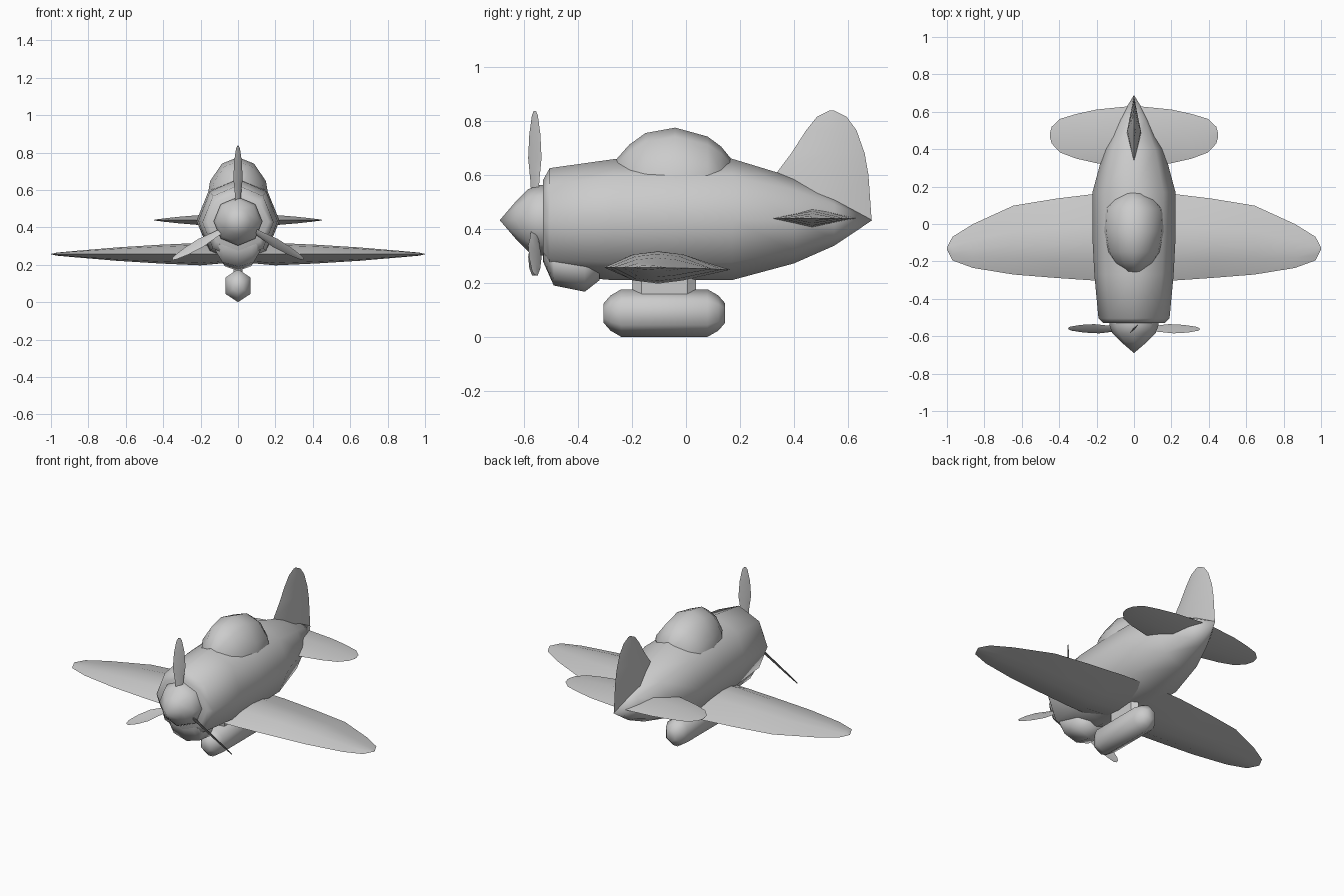
import bpy, bmesh, math
from mathutils import Matrix, Vector


def loft(name, rings, angle=65):
    """Skin a list of equal-length point rings, cap both ends, smooth by angle."""
    bm = bmesh.new()
    vs = [[bm.verts.new(p) for p in r] for r in rings]
    n = len(rings[0])
    for a, b in zip(vs, vs[1:]):
        for i in range(n):
            j = (i + 1) % n
            bm.faces.new((a[i], a[j], b[j], b[i]))
    bm.faces.new(vs[0])
    bm.faces.new(vs[-1])
    bmesh.ops.remove_doubles(bm, verts=bm.verts, dist=0.0005)
    bmesh.ops.recalc_face_normals(bm, faces=bm.faces)
    me = bpy.data.meshes.new(name)
    bm.to_mesh(me)
    bm.free()
    me.shade_smooth()
    me.set_sharp_from_angle(angle=math.radians(angle))
    ob = bpy.data.objects.new(name, me)
    bpy.context.collection.objects.link(ob)
    return ob


def oval(y, w, top, bot, n=8, mid=None):
    """Ring across y; upper and lower halves have their own heights."""
    mid = (top + bot) / 2 if mid is None else mid
    pts = []
    for i in range(n):
        a = 2 * math.pi * i / n
        c = math.cos(a)
        pts.append((w * math.sin(a), y, mid + c * (top - mid if c > 0 else mid - bot)))
    return pts


def lens(lead, trail, t, fracs):
    """Closed aerofoil as (chord position, thickness offset) pairs."""
    up = [(lead + f * (trail - lead), h * t) for f, h in fracs]
    return up + [(c, -h) for c, h in up[-2:0:-1]]


def mirrored(secs):
    """Half-span sections, first one on the centre line, made full-span."""
    return [(-s[0],) + s[1:] for s in secs[:0:-1]] + secs


# fuselage
loft("fuselage", [oval(*s) for s in [
    (-0.53, 0.165, 0.58, 0.28), (-0.505, 0.19, 0.625, 0.23),
    (-0.27, 0.212, 0.658, 0.21), (-0.08, 0.222, 0.662, 0.21),
    (0.17, 0.222, 0.66, 0.21), (0.40, 0.16, 0.59, 0.272),
    (0.55, 0.085, 0.518, 0.338), (0.69, 0, 0.432, 0.432)]])

# bubble canopy
loft("canopy", [oval(y, w, top, 0.42, 12, 0.52) for y, w, top in [
    (-0.265, 0.05, 0.65), (-0.21, 0.11, 0.712), (-0.15, 0.15, 0.755),
    (-0.04, 0.172, 0.775), (0.08, 0.165, 0.742), (0.13, 0.12, 0.705),
    (0.175, 0.05, 0.65)]])

# air intake under the nose
loft("chin_intake", [oval(*s) for s in [
    (-0.528, 0.10, 0.34, 0.275), (-0.49, 0.12, 0.36, 0.19),
    (-0.375, 0.10, 0.34, 0.167), (-0.32, 0.06, 0.32, 0.21)]])

# propeller spinner
loft("spinner", [oval(y, r, 0.432 + r, 0.432 - r) for y, r in [
    (-0.69, 0), (-0.63, 0.07), (-0.585, 0.115), (-0.545, 0.13), (-0.52, 0.13)]])

# three twisted propeller blades
DIAMOND = [(0, 0), (0.5, 1), (1, 0)]
for k in range(3):
    turn = Matrix.Rotation(k * 2 * math.pi / 3, 4, 'Y')
    twist = Matrix.Rotation(math.radians(45), 4, 'Z')
    place = Matrix.Translation((0, -0.56, 0.432)) @ turn @ twist
    rings = [[place @ Vector((c, h, r)) for c, h in lens(-w, w, t, DIAMOND)]
             for r, w, t in [(0.08, 0.018, 0.008), (0.15, 0.024, 0.007),
                             (0.23, 0.035, 0.006), (0.32, 0.029, 0.005),
                             (0.39, 0.015, 0.003), (0.404, 0.006, 0.002)]]
    loft("propeller_blade_%d" % (k + 1), rings, 40)

# main wing: x, leading y, trailing y, half thickness
FOIL = [(0, 0), (0.23, 0.8), (0.43, 1), (0.63, 0.8), (1, -0.15)]
wing = mirrored([(0.0, -0.305, 0.165, 0.042), (0.2, -0.303, 0.162, 0.06),
                 (0.42, -0.288, 0.135, 0.05), (0.645, -0.27, 0.098, 0.036),
                 (0.86, -0.235, 0.0, 0.018), (0.97, -0.195, -0.068, 0.008),
                 (1.0, -0.135, -0.125, 0.001)])
loft("main_wing", [[(x, c, 0.257 + h) for c, h in lens(a, b, t, FOIL)]
                   for x, a, b, t in wing])

# tailplane
tail = mirrored([(0.0, 0.30, 0.632, 0.04), (0.2, 0.325, 0.612, 0.027),
                 (0.31, 0.35, 0.588, 0.018), (0.395, 0.382, 0.562, 0.009),
                 (0.44, 0.43, 0.52, 0.003), (0.45, 0.465, 0.485, 0.001)])
loft("tailplane", [[(x, c, 0.439 + h) for c, h in lens(a, b, t, DIAMOND)]
                   for x, a, b, t in tail])

# tail fin: z, leading y, trailing y, half thickness
fin = [(0.43, 0.25, 0.688, 0.04), (0.60, 0.33, 0.676, 0.036),
       (0.68, 0.39, 0.662, 0.026), (0.765, 0.445, 0.632, 0.015),
       (0.815, 0.485, 0.595, 0.006), (0.838, 0.53, 0.55, 0.001)]
loft("tail_fin", [[(h, c, z) for c, h in lens(a, b, t, DIAMOND)]
                  for z, a, b, t in fin])

# hexagonal drop tank
loft("drop_tank", [oval(y, r * 0.875, 0.088 + r, 0.088 - r, 6) for y, r in [
    (-0.305, 0.036), (-0.28, 0.065), (-0.24, 0.088),
    (0.08, 0.088), (0.12, 0.065), (0.145, 0.036)]])

# pylon holding the tank
plan = [(0, -0.2), (0.025, -0.165), (0.025, 0.005),
        (0, 0.037), (-0.025, 0.005), (-0.025, -0.165)]
loft("tank_pylon", [[(x, y, z) for x, y in plan] for z in (0.13, 0.25)], 30)
